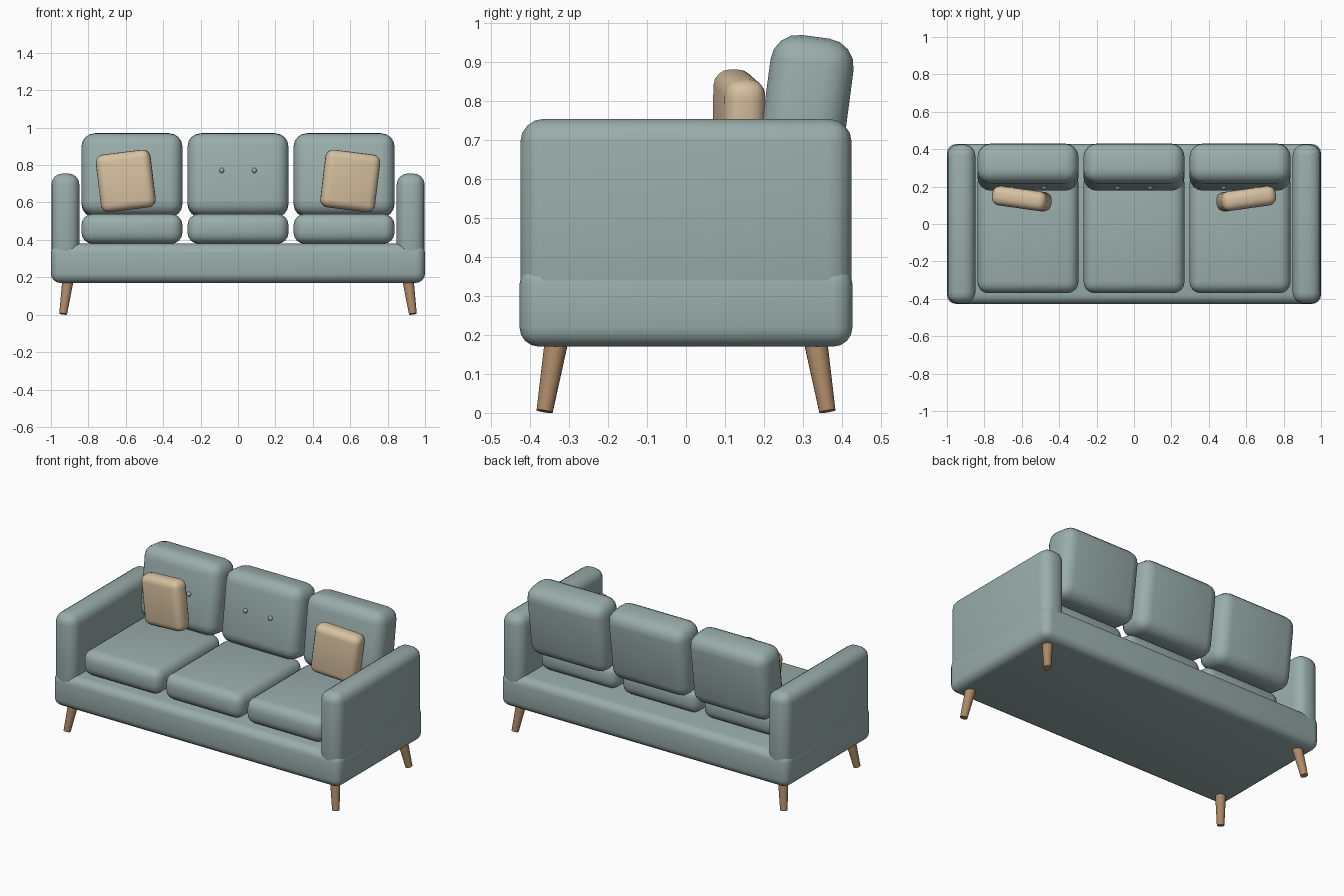
import bpy
from math import radians
from mathutils import Vector

if "Cube" in bpy.data.objects:
    bpy.data.objects.remove(bpy.data.objects["Cube"], do_unlink=True)


def material(name, rgb):
    mat = bpy.data.materials.new(name)
    mat.use_nodes = True
    mat.diffuse_color = (*rgb, 1)
    bsdf = next(n for n in mat.node_tree.nodes if n.type == "BSDF_PRINCIPLED")
    bsdf.inputs["Base Color"].default_value = (*rgb, 1)
    return mat


fabric = material("grey_green_fabric", (0.32, 0.42, 0.41))
beige = material("beige_fabric", (0.68, 0.53, 0.35))
wood = material("warm_wood", (0.42, 0.25, 0.14))


def finish(name, mat):
    ob = bpy.context.object
    ob.name = name
    ob.data.materials.append(mat)
    bpy.ops.object.shade_smooth_by_angle(angle=radians(40))
    return ob


def soft_box(name, center, size, radius, mat, rot=(0, 0, 0)):
    """Box with rounded edges; rotation in degrees."""
    bpy.ops.mesh.primitive_cube_add(size=1)
    ob = bpy.context.object
    ob.scale = size
    bpy.ops.object.transform_apply(location=False, rotation=False, scale=True)
    bevel = ob.modifiers.new("round", "BEVEL")
    bevel.width = radius
    bevel.segments = 4
    bpy.ops.object.modifier_apply(modifier="round")
    ob.location = center
    ob.rotation_euler = [radians(a) for a in rot]
    return finish(name, mat)


# Base frame
soft_box("base", (0, 0, 0.275), (2, 0.855, 0.21), 0.05, fabric)

for side, s in (("left", 1), ("right", -1)):
    # Arm, its lower end sunk in the base
    soft_box(side + "_arm", (s * 0.923, 0, 0.5), (0.15, 0.851, 0.51), 0.06, fabric)

    # Loose pillow leaning on the back cushion
    soft_box(side + "_pillow", (s * 0.6, 0.135, 0.715), (0.295, 0.105, 0.31),
             0.042, beige, (0, s * 7, s * 8))

    # Splayed tapered legs
    for end, e in (("front", -1), ("back", 1)):
        top = Vector((s * 0.907, e * 0.33, 0.2))
        foot = Vector((s * 0.935, e * 0.363, 0.004))
        axis = top - foot
        bpy.ops.mesh.primitive_cone_add(vertices=20, radius1=0.021, radius2=0.031,
                                        depth=axis.length, location=(top + foot) / 2)
        leg = bpy.context.object
        leg.rotation_euler = axis.to_track_quat("Z", "Y").to_euler()
        finish(f"{side}_{end}_leg", wood)

# Three seat and back cushions, each back with two buttons
LEAN = -7.5
for place, x in (("right", -0.567), ("middle", 0), ("left", 0.567)):
    soft_box(place + "_seat_cushion", (x, -0.045, 0.459), (0.54, 0.65, 0.16),
             0.06, fabric)
    back = soft_box(place + "_back_cushion", (x, 0.304, 0.745), (0.54, 0.215, 0.445),
                    0.072, fabric, (LEAN, 0, 0))
    bpy.context.view_layer.update()
    for n, dx in enumerate((-0.087, 0.087)):
        spot = back.matrix_world @ Vector((dx, -0.109, 0.012))
        bpy.ops.mesh.primitive_uv_sphere_add(segments=14, ring_count=8,
                                             radius=0.014, location=spot)
        finish(f"{place}_button_{n + 1}", fabric)
